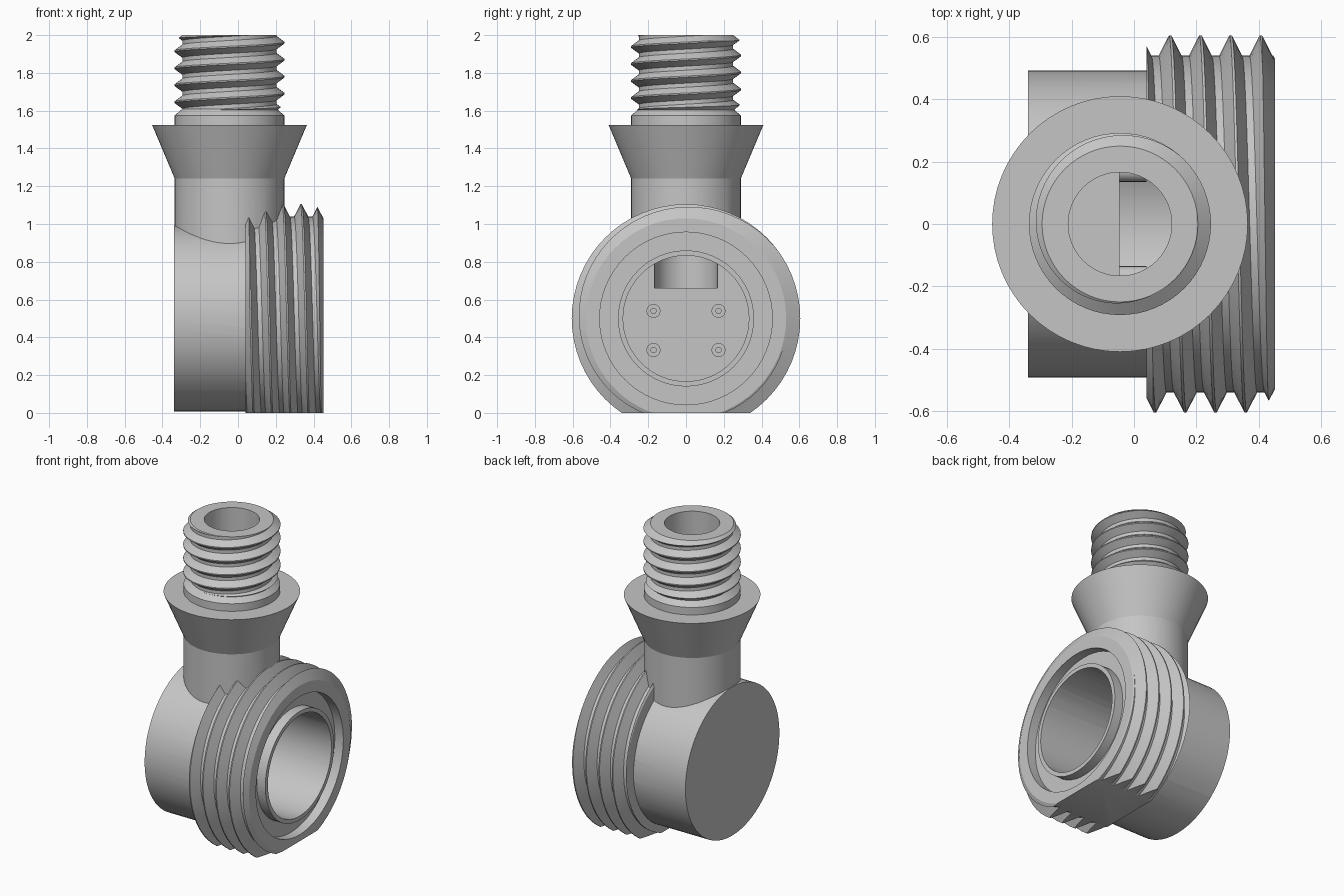
import bpy
import bmesh
from math import sin, cos, tau, radians
from mathutils import Matrix, Vector

SEG = 64
STEM_X = -0.045   # axis of the upright stem
BODY_Z = 0.5      # axis of the sideways body

cube = bpy.data.objects.get("Cube")
if cube:
    bpy.data.objects.remove(cube, do_unlink=True)

grey = bpy.data.materials.new("plain_grey")
grey.use_nodes = True
colour = (0.56, 0.56, 0.56, 1)
grey.diffuse_color = colour
for node in grey.node_tree.nodes:
    if node.type == 'BSDF_PRINCIPLED':
        node.inputs["Base Color"].default_value = colour

# Local z becomes the stem axis (upright) or the body axis (along x)
UPRIGHT = Matrix.Translation((STEM_X, 0, 0))
SIDEWAYS = Matrix(((0, 0, 1, 0), (1, 0, 0, 0), (0, 1, 0, BODY_Z), (0, 0, 0, 1)))


def finish(name, bm, matrix):
    bmesh.ops.remove_doubles(bm, verts=bm.verts, dist=1e-5)
    bmesh.ops.transform(bm, matrix=matrix, verts=bm.verts)
    bmesh.ops.recalc_face_normals(bm, faces=bm.faces)
    mesh = bpy.data.meshes.new(name)
    bm.to_mesh(mesh)
    bm.free()
    mesh.materials.append(grey)
    obj = bpy.data.objects.new(name, mesh)
    bpy.context.scene.collection.objects.link(obj)
    return obj


def lathe(name, profile, matrix, seg=SEG):
    """Spin a closed (radius, height) profile about local z."""
    bm = bmesh.new()
    rings = [[bm.verts.new((r * cos(tau * i / seg), r * sin(tau * i / seg), h))
              for i in range(seg)] for r, h in profile]
    for k in range(len(profile)):
        n = (k + 1) % len(profile)
        if profile[k][0] == 0 and profile[n][0] == 0:
            continue
        for i in range(seg):
            j = (i + 1) % seg
            bm.faces.new((rings[k][i], rings[k][j], rings[n][j], rings[n][i]))
    return finish(name, bm, matrix)


def rod(name, radius, low, high, matrix, seg=SEG):
    return lathe(name, [(0, low), (radius, low), (radius, high), (0, high)], matrix, seg)


def helix(name, root, crest, pitch, start, turns, matrix):
    """Closed screw solid with sharp ridges and narrow flat roots."""
    shape = [(crest, 0.04), (root, 0.38), (root, 0.62), (crest, 0.96), (crest, 1.04)]
    bm = bmesh.new()
    rows = []
    for i in range(SEG * turns + 1):
        a = tau * i / SEG
        rows.append([bm.verts.new((r * cos(a), r * sin(a), start + pitch * (i / SEG + t)))
                     for r, t in shape])
    for a, b in zip(rows, rows[1:]):
        for k in range(len(shape) - 1):
            bm.faces.new((a[k], b[k], b[k + 1], a[k + 1]))
    bmesh.ops.remove_doubles(bm, verts=bm.verts, dist=1e-5)
    # Close both ends with a fan
    middle = start + pitch * turns / 2
    low = bm.verts.new((0, 0, start - pitch))
    high = bm.verts.new((0, 0, start + pitch * (turns + 2)))
    for e in [e for e in bm.edges if e.is_boundary]:
        tip = low if e.verts[0].co.z < middle else high
        bm.faces.new((e.verts[0], e.verts[1], tip))
    bmesh.ops.triangulate(bm, faces=bm.faces)
    return finish(name, bm, matrix)


def combine(target, other, operation):
    mod = target.modifiers.new(operation.lower(), 'BOOLEAN')
    mod.operation = operation
    mod.solver = 'EXACT'
    mod.object = other
    bpy.context.view_layer.objects.active = target
    bpy.ops.object.modifier_apply(modifier=mod.name)
    bpy.data.objects.remove(other, do_unlink=True)


# Large sideways thread, trimmed to length with bevelled ends
large_thread = helix("large_thread", 0.54, 0.605, 0.097, -0.175, 8, SIDEWAYS)
combine(large_thread, lathe("large_trim", [
    (0, 0.04), (0.57, 0.04), (0.63, 0.075), (0.63, 0.4), (0.53, 0.452), (0, 0.452)],
    SIDEWAYS), 'INTERSECT')

# Small upright thread
small_thread = helix("small_thread", 0.25, 0.292, 0.09, 1.33, 9, UPRIGHT)
combine(small_thread, lathe("small_trim", [
    (0, 1.58), (0.245, 1.58), (0.25, 1.6), (0.31, 1.65), (0.31, 1.955), (0.25, 2), (0, 2)],
    UPRIGHT), 'INTERSECT')

# Round body and flared stem joined with the threads
fitting = rod("pipe_fitting", 0.492, -0.34, 0.06, SIDEWAYS)
stem = lathe("flared_stem", [
    (0, 0.5), (0.29, 0.5), (0.29, 1.24), (0.41, 1.525), (0.29, 1.525),
    (0.29, 1.575), (0.247, 1.612), (0, 1.612)], UPRIGHT)
for part in (large_thread, stem, small_thread):
    combine(fitting, part, 'UNION')

# Bore, ring groove, stem hole and flat underside
combine(fitting, rod("bore_cutter", 0.333, -0.046, 0.6, SIDEWAYS), 'DIFFERENCE')
combine(fitting, lathe("groove_cutter", [
    (0.36, 0.39), (0.457, 0.39), (0.457, 0.6), (0.36, 0.6)], SIDEWAYS), 'DIFFERENCE')
combine(fitting, rod("hole_cutter", 0.166, 0.66, 2.2, UPRIGHT), 'DIFFERENCE')
ground = bmesh.new()
bmesh.ops.create_cube(ground, size=2)
combine(fitting, finish("underside_cutter", ground, Matrix.Translation((0, 0, -1))), 'DIFFERENCE')

# Four small hollow posts on the bore floor
parts = [fitting]
for side, y in (("left", 0.172), ("right", -0.172)):
    for level, z in (("upper", 0.54), ("lower", 0.333)):
        place = Matrix.Translation((0, y, z - BODY_Z)) @ SIDEWAYS
        parts.append(lathe(f"{level}_{side}_post", [
            (0.014, -0.05), (0.037, -0.05), (0.037, 0.04), (0.014, 0.04)], place, 20))

# Smooth curved faces, crisp edges
bpy.ops.object.select_all(action='DESELECT')
for obj in parts:
    obj.select_set(True)
bpy.context.view_layer.objects.active = fitting
bpy.ops.object.shade_smooth_by_angle(angle=radians(22))
